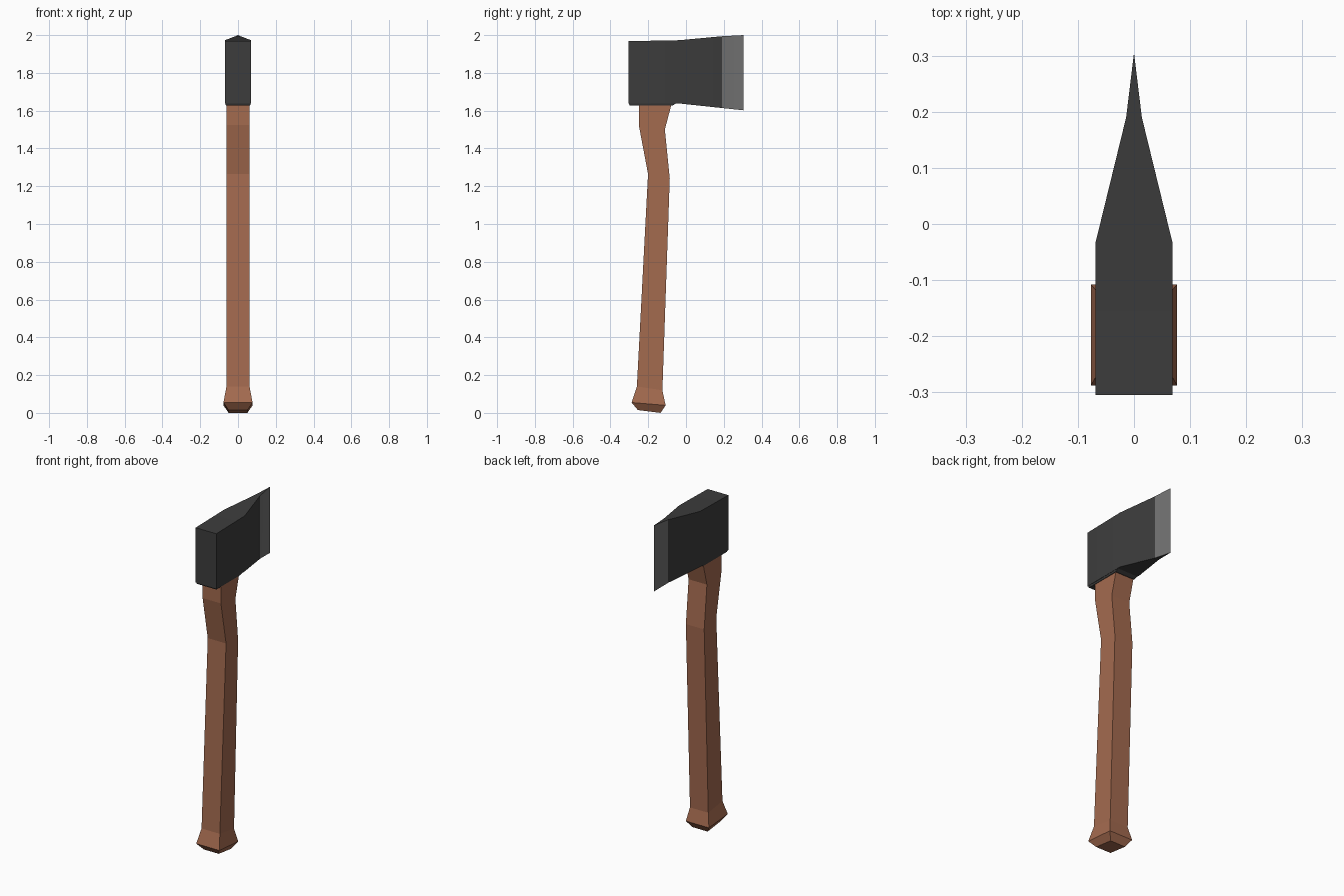
import bpy, bmesh, math

if "Cube" in bpy.data.objects:
    bpy.data.objects.remove(bpy.data.objects["Cube"])


def material(name, rgb):
    m = bpy.data.materials.new(name)
    m.diffuse_color = (*rgb, 1)
    m.use_nodes = True
    m.node_tree.nodes["Principled BSDF"].inputs["Base Color"].default_value = m.diffuse_color
    return m


wood = material("brown wood", (0.37, 0.145, 0.078))
iron = material("dark iron", (0.046, 0.046, 0.046))
steel = material("ground steel", (0.17, 0.17, 0.17))


def loft(name, rings, mats):
    """Skin a list of four-cornered rings and cap both ends."""
    bm = bmesh.new()
    loops = [[bm.verts.new(p) for p in ring] for ring in rings]
    for a, b in zip(loops, loops[1:]):
        for i in range(4):
            j = (i + 1) % 4
            bm.faces.new((a[i], a[j], b[j], b[i]))
    bm.faces.new(loops[0])
    bm.faces.new(loops[-1])
    bmesh.ops.remove_doubles(bm, verts=bm.verts, dist=0.0005)
    bmesh.ops.recalc_face_normals(bm, faces=bm.faces)
    me = bpy.data.meshes.new(name)
    bm.to_mesh(me)
    bm.free()
    ob = bpy.data.objects.new(name, me)
    bpy.context.collection.objects.link(ob)
    for m in mats:
        me.materials.append(m)
    return ob


# Handle: half width, rear (y, z), front (y, z) of each section
sections = [
    (0.050, -0.255, 0.015, -0.135, 0.000),
    (0.077, -0.288, 0.055, -0.108, 0.040),
    (0.061, -0.260, 0.140, -0.125, 0.120),
    (0.061, -0.201, 1.265, -0.086, 1.240),
    (0.061, -0.250, 1.525, -0.112, 1.500),
    (0.061, -0.250, 1.660, -0.070, 1.660),
]
loft("handle", [[(-w, y0, z0), (w, y0, z0), (w, y1, z1), (-w, y1, z1)]
                for w, y0, z0, y1, z1 in sections], [wood])

# Axe head: y, half width, bottom z, top z from poll to cutting edge
stations = [
    (-0.305, 0.069, 1.638, 1.968),
    (-0.035, 0.069, 1.638, 1.973),
    (0.190, 0.014, 1.614, 1.994),
    (0.305, 0.0, 1.602, 2.000),
]
head = loft("axe_head", [[(-w, y, b), (w, y, b), (w, y, t), (-w, y, t)]
                         for y, w, b, t in stations], [iron, steel])

# Ground bevel: the side faces next to the cutting edge
for f in head.data.polygons:
    if f.center.y > 0.2 and abs(f.normal.x) > 0.7:
        f.material_index = 1

# Smooth only the shallow bend between cheek and bevel
bpy.context.view_layer.objects.active = head
head.select_set(True)
bpy.ops.object.shade_smooth_by_angle(angle=math.radians(30))

# Slim collar under the head, around the handle
loft("collar", [[(-w, y0, z), (w, y0, z), (w, y1, z), (-w, y1, z)]
                for w, y0, y1, z in ((0.064, -0.298, -0.070, 1.628),
                                     (0.068, -0.304, -0.050, 1.640))], [iron])
